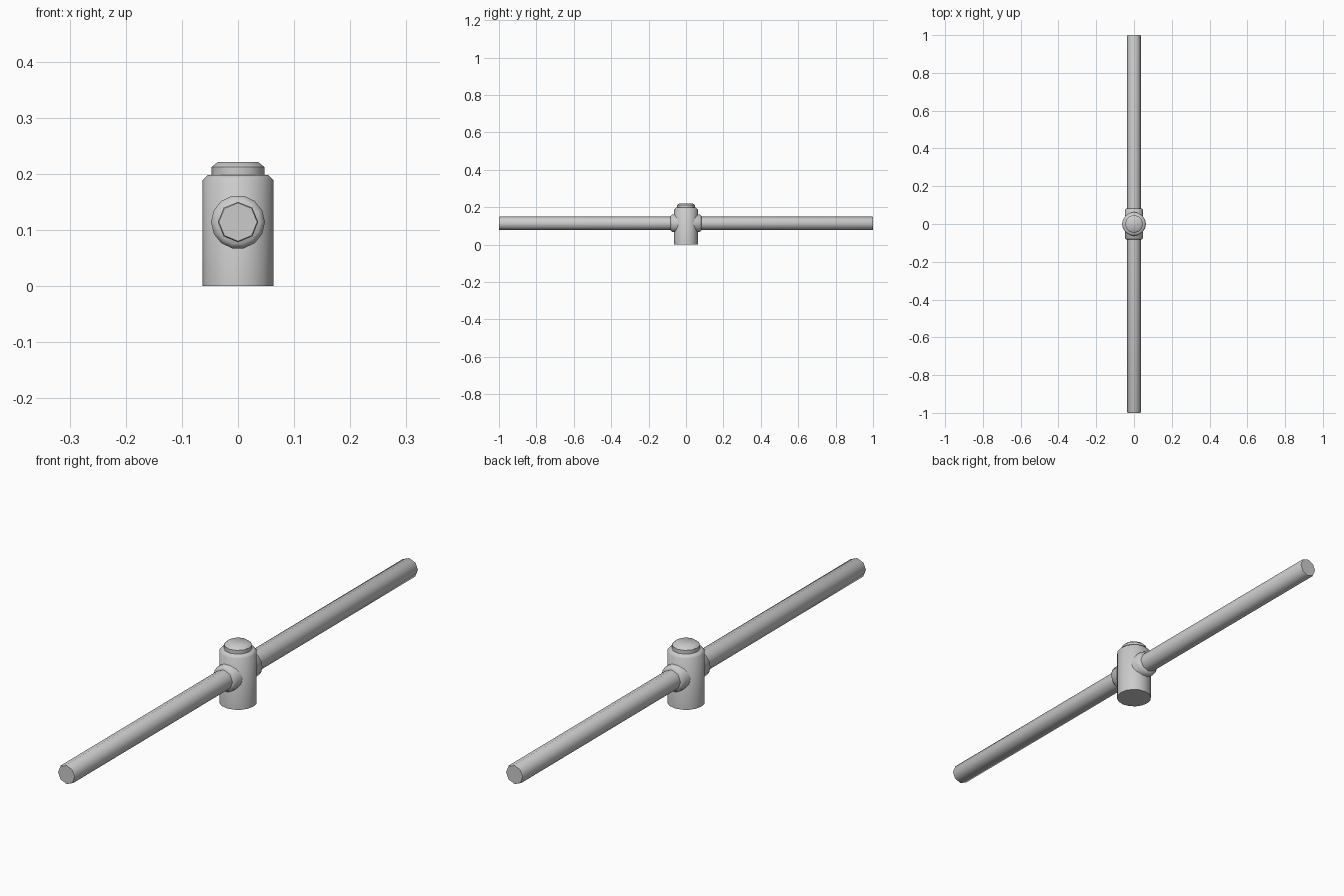
import bpy, bmesh, math
from mathutils import Matrix

if "Cube" in bpy.data.objects:
    bpy.data.objects.remove(bpy.data.objects["Cube"])


def lathe(name, profile, sides, matrix=Matrix()):
    """Closed revolved solid from (radius, height) points."""
    bm = bmesh.new()
    rings = []
    for r, h in profile:
        rings.append([bm.verts.new((r * math.cos(2 * math.pi * i / sides),
                                    r * math.sin(2 * math.pi * i / sides), h))
                      for i in range(sides)])
    for a, b in zip(rings, rings[1:]):
        for i in range(sides):
            j = (i + 1) % sides
            bm.faces.new((a[i], a[j], b[j], b[i]))
    bm.faces.new(rings[0][::-1])
    bm.faces.new(rings[-1])
    bm.transform(matrix)
    mesh = bpy.data.meshes.new(name)
    bm.to_mesh(mesh)
    bm.free()
    obj = bpy.data.objects.new(name, mesh)
    bpy.context.collection.objects.link(obj)
    bpy.ops.object.select_all(action='DESELECT')
    obj.select_set(True)
    bpy.context.view_layer.objects.active = obj
    bpy.ops.object.shade_smooth_by_angle(angle=math.radians(46))
    return obj


AXIS_Z = 0.114  # height of the crossbar
along_y = Matrix.Translation((0, 0, AXIS_Z)) @ Matrix.Rotation(math.radians(-90), 4, 'X')

# upright post with chamfered shoulder
lathe("post", [(0.063, 0), (0.063, 0.189), (0.054, 0.198)], 16)

# cap on top of the post
lathe("cap", [(0.047, 0.19), (0.047, 0.212), (0.036, 0.221)], 12)

# collar through the post, chamfered at both mouths
lathe("collar", [(0.039, -0.083), (0.048, -0.074), (0.048, 0.074), (0.039, 0.083)],
      14, along_y)

# long octagonal crossbar
lathe("crossbar", [(0.034, -1.0), (0.036, -0.996), (0.036, 0.996), (0.034, 1.0)],
      8, along_y)
